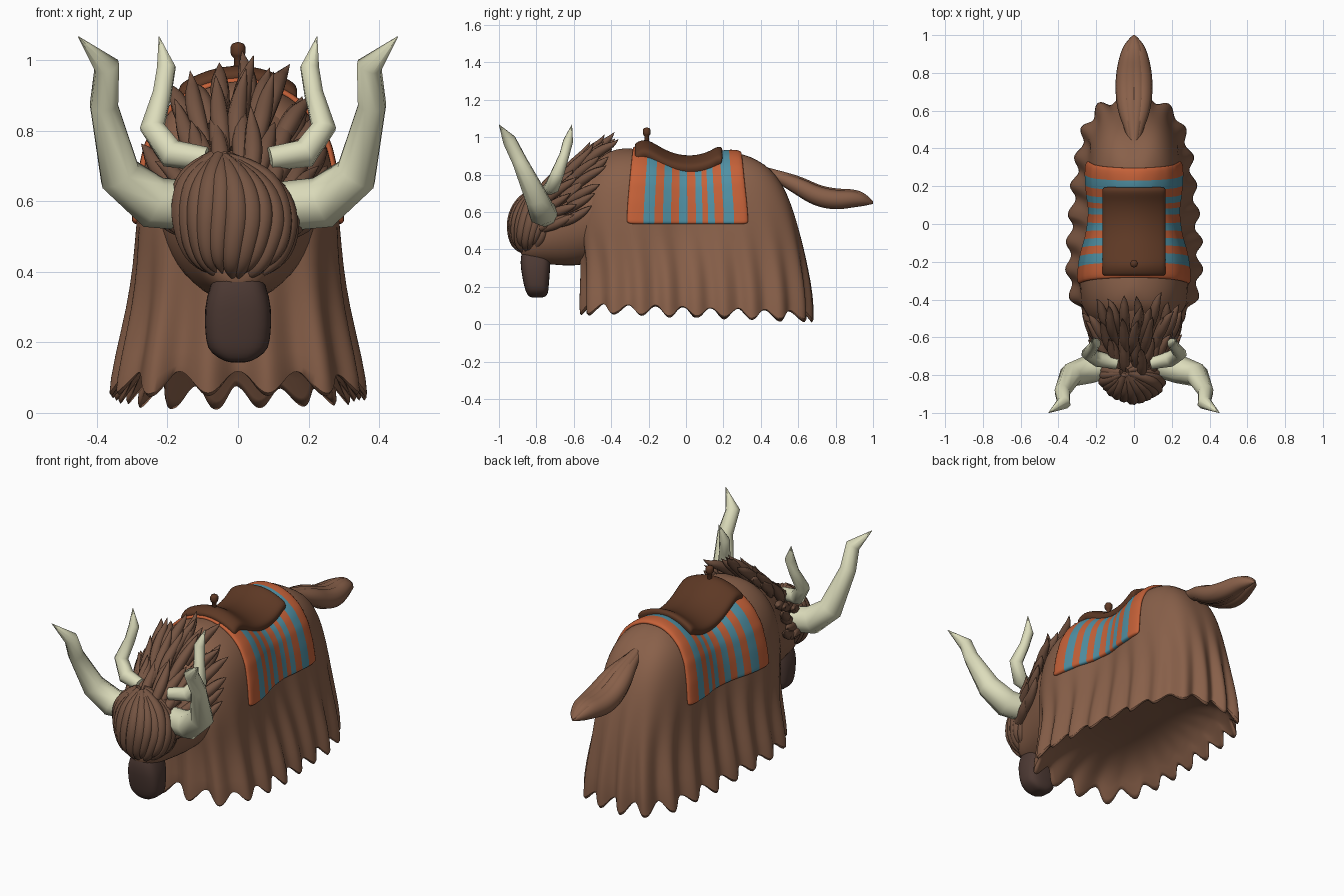
import bpy, bmesh, math, random
from math import sin, cos, pi, radians
from mathutils import Vector
from mathutils.bvhtree import BVHTree

if "Cube" in bpy.data.objects:
    bpy.data.objects.remove(bpy.data.objects["Cube"])

random.seed(4)


def mat(name, *rgb):
    m = bpy.data.materials.new(name)
    m.diffuse_color = (*rgb, 1)
    m.use_nodes = True
    m.node_tree.nodes["Principled BSDF"].inputs["Base Color"].default_value = m.diffuse_color
    return m


FUR = mat("fur", .25, .118, .068)
HAIR = mat("hair", .175, .088, .054)
DARK = mat("dark_skin", .075, .042, .034)
LEATHER = mat("leather", .11, .04, .018)
ORANGE = mat("orange_cloth", .56, .12, .04)
BLUE = mat("blue_cloth", .08, .28, .37)
HORN = mat("horn", .72, .72, .5)


def finish(o, angle=60, subsurf=0):
    bpy.ops.object.select_all(action='DESELECT')
    o.select_set(True)
    bpy.context.view_layer.objects.active = o
    bpy.ops.object.shade_smooth_by_angle(angle=radians(angle))
    if subsurf:
        m = o.modifiers.new("smooth", 'SUBSURF')
        m.levels = m.render_levels = subsurf
    return o


def make(name, verts, faces, *mats):
    me = bpy.data.meshes.new(name)
    me.from_pydata(verts, [], faces)
    o = bpy.data.objects.new(name, me)
    bpy.context.collection.objects.link(o)
    for m in mats:
        me.materials.append(m)
    return o


def loft(name, rings, m, subsurf=1):
    """Closed skin through equal rings, fan-capped at both ends."""
    n = len(rings[0])
    verts = [p for r in rings for p in r]
    faces = [(k * n + i, k * n + (i + 1) % n, (k + 1) * n + (i + 1) % n, (k + 1) * n + i)
             for k in range(len(rings) - 1) for i in range(n)]
    for k in (0, len(rings) - 1):
        c = sum((Vector(p) for p in rings[k]), Vector()) / n
        verts.append(c)
        faces += [(k * n + i, k * n + (i + 1) % n, len(verts) - 1) for i in range(n)]
    o = make(name, verts, faces, m)
    bm = bmesh.new()
    bm.from_mesh(o.data)
    bmesh.ops.recalc_face_normals(bm, faces=bm.faces)
    bm.to_mesh(o.data)
    bm.free()
    return finish(o, 80, subsurf)


def tubes(name, paths, m, kind='NURBS', angle=70):
    """Tapered tubes; each path is a list of (x, y, z, radius)."""
    cu = bpy.data.curves.new(name, 'CURVE')
    cu.dimensions, cu.bevel_depth, cu.bevel_resolution = '3D', 1, 2
    cu.resolution_u, cu.use_fill_caps = 5, True
    for path in paths:
        s = cu.splines.new(kind)
        s.points.add(len(path) - 1)
        for p, (x, y, z, r) in zip(s.points, path):
            p.co, p.radius = (x, y, z, 1), r
        if kind == 'NURBS':
            s.order_u, s.use_endpoint_u = 3, True
    o = bpy.data.objects.new(name, cu)
    bpy.context.collection.objects.link(o)
    cu.materials.append(m)
    bpy.ops.object.select_all(action='DESELECT')
    o.select_set(True)
    bpy.context.view_layer.objects.active = o
    bpy.ops.object.convert(target='MESH')
    return finish(bpy.context.object, angle)


def step(a, b, v):
    t = min(1, max(0, (v - a) / (b - a)))
    return t * t * (3 - 2 * t)


def sup(t, n):
    c, s = cos(t), sin(t)
    return math.copysign(abs(c) ** (2 / n), c), math.copysign(abs(s) ** (2 / n), s)


# Evenly spaced boxy plan outline for the coat
M, FOLDS = 176, 22
fine = [sup(2 * pi * i / 6000, 3.5) for i in range(6001)]
run = [0]
for a, b in zip(fine, fine[1:]):
    run.append(run[-1] + math.hypot((b[0] - a[0]) * .34, (b[1] - a[1]) * .61))
plan, k = [], 0
for i in range(M):
    while run[k] < run[-1] * i / M:
        k += 1
    plan.append(fine[k])
wob = [random.uniform(.7, 1.15) for _ in range(FOLDS)]


def coat_ring(z, yf, yb, w, scale=1, hem=0):
    ring = []
    for i, (c, s) in enumerate(plan):
        ph = FOLDS * i / M
        wave = cos(2 * pi * ph) * wob[int(ph + .5) % FOLDS]
        y = (yf + yb) / 2 + s * (yb - yf) / 2 * scale
        waist = 1 - .2 * math.exp(-((y - .03) / .2) ** 2) * step(.2, .6, z)
        x = w * c * scale * (1 - .25 * y) * waist
        out = Vector((c ** 3 * 1.3, s ** 3))
        if out.length > 0:
            out.normalize()
        amp = .024 * (1 - step(0, .65, z)) * wave * (scale > .9)
        zz = z - .075 * math.exp(-((y - .02) / .18) ** 2) * step(.65, .93, z)
        if hem:
            zz = z - .045 * (y + .55) / 1.2 - .038 * wave
        ring.append((x + out.x * amp, y + out.y * amp, max(zz, -.004)))
    return ring


# Body: underside, wavy hem, then up to the back
rings = [coat_ring(.24, -.5, .6, .3, .3), coat_ring(.225, -.52, .62, .3, .65),
         coat_ring(.165, -.54, .65, .32, .88), coat_ring(.092, -.55, .665, .335, .96, 1)]
rings.append(coat_ring(.068, -.55, .665, .345, 1, 1))
for z, yf, yb, w in [(.16, -.55, .66, .325), (.3, -.55, .64, .297), (.42, -.565, .62, .285),
                     (.53, -.58, .595, .28), (.65, -.57, .56, .268), (.75, -.55, .515, .25),
                     (.83, -.51, .455, .215), (.88, -.47, .38, .17), (.915, -.43, .31, .12),
                     (.936, -.37, .23, .06), (.942, -.33, .17, .02)]:
    rings.append(coat_ring(z, yf, yb, w))
rings += [coat_ring(.943, -.33, .17, .02, f) for f in (.75, .5, .25, .1)]
body = loft("shaggy_body", rings, FUR)

# Neck and head, lofted forwards
NECK = [(-.3, .64, .22, .28), (-.42, .625, .24, .285), (-.5, .6, .235, .275), (-.6, .555, .2, .248),
        (-.7, .525, .165, .21), (-.8, .49, .135, .165), (-.86, .46, .105, .125), (-.885, .44, .06, .07)]


def neck_at(y):
    for a, b in zip(NECK, NECK[1:]):
        if b[0] <= y <= a[0]:
            t = (y - a[0]) / (b[0] - a[0])
            return [p + (q - p) * t for p, q in zip(a, b)][1:]
    return NECK[-1][1:] if y < -.8 else NECK[0][1:]


def neck_point(y, ang, push=0):
    zc, hw, hh = neck_at(y)
    return sin(ang) * (hw + push), y, zc + cos(ang) * (hh + push)


loft("neck_and_head", [[neck_point(s[0], 2 * pi * i / 24) for i in range(24)] for s in NECK], FUR)

# Muzzle
MUZZLE = [(.44, -.80, .05, .06), (.36, -.805, .08, .082), (.3, -.805, .098, .08), (.2, -.80, .093, .066),
          (.17, -.795, .08, .06), (.143, -.795, .035, .045)]
loft("muzzle", [[(w * sup(2 * pi * i / 20, 3)[0], y + d * sup(2 * pi * i / 20, 3)[1], z)
                 for i in range(20)] for z, y, w, d in MUZZLE], DARK)

# Forelock: rounded base covered in locks sweeping from a side parting down over the face
def fringe(phi, th, g=1):
    return (.158 * g * sin(th) * sin(phi) - .05 * max(0, cos(th)),
            -.785 - .05 * (1 - cos(th)) / 2 - .115 * g * sin(th) * cos(phi), .55 + .175 * g * cos(th))


loft("forelock_base", [[fringe(2 * pi * i / 20, t, .93) for i in range(20)]
                       for t in (.15, .6, 1.1, 1.6, 2.0, 2.35)], HAIR)
locks = []
for i in range(17):
    phi = radians(-125 + 250 * i / 16)
    end = radians(random.uniform(148, 170)) - .14 * abs(phi)
    r = random.uniform(.027, .034)
    locks.append([(*fringe(phi + .6 * (1 - t), .12 + (end - .12) * t, random.uniform(.98, 1.04)), r * f)
                  for t, f in ((0, .5), (.25, .95), (.5, 1.1), (.75, .95), (.92, .6), (1, .02))])
tubes("forelock", locks, HAIR)

# Mane: rows of locks swept back along the neck and lifting at the tips
locks = []
for y0, spread, n in [(-.82, 80, 8), (-.76, 92, 11), (-.69, 88, 11), (-.63, 65, 9), (-.57, 40, 6)]:
    for i in range(n):
        a = radians(-spread + 2 * spread * i / (n - 1) + random.uniform(-5, 5))
        lift = random.uniform(.03, .075) * (.35 + .7 * max(0, cos(a)))
        ln = random.uniform(.15, .21)
        bend = random.uniform(-.12, .12)
        locks.append([(*neck_point(y0 + ln * t, a + bend * t * t, h * lift), .026 * r)
                      for t, h, r in ((0, .1, .7), (.3, .6, 1.1), (.65, .85, .95), (.88, 1.1, .55), (1, 1.5, .02))])
tubes("mane", locks, HAIR)

# Horns: faceted large and small pairs
BIG = [(.12, -.74, .585, .07), (.24, -.77, .597, .075), (.335, -.80, .675, .064),
       (.38, -.89, .872, .042), (.372, -.945, .983, .038), (.453, -1.0, 1.067, .001)]
SMALL = [(.09, -.735, .72, .034), (.19, -.715, .735, .042), (.243, -.685, .81, .037),
         (.215, -.65, .905, .028), (.203, -.63, .98, .028), (.224, -.61, 1.067, .001)]
for sx, side in ((1, "left"), (-1, "right")):
    for name, pts in (("large_horn", BIG), ("small_horn", SMALL)):
        tubes(f"{name}_{side}", [[(sx * x, y, z, r) for x, y, z, r in pts]], HORN, 'POLY', 50)

# Tail: a leaf-shaped bundle of locks
TAIL = [(.42, .825, .01, .02), (.5, .795, .035, .03), (.6, .75, .08, .046), (.7, .695, .093, .053),
        (.8, .675, .085, .053), (.9, .682, .055, .045), (.96, .67, .03, .028), (1.0, .658, .003, .003)]
tubes("tail", [[(f * w * .5, y, z - .012 * abs(f), r) for y, z, w, r in TAIL]
               for f in (-1, -.35, .35, 1)], FUR)


def sheet(name, grid, mats, thick, pick=lambda i: 0):
    n = len(grid[0])
    faces = [(i * n + j, i * n + j + 1, (i + 1) * n + j + 1, (i + 1) * n + j)
             for i in range(len(grid) - 1) for j in range(n - 1)]
    o = make(name, [p for row in grid for p in row], faces, *mats)
    for k, f in enumerate(o.data.polygons):
        f.material_index = pick(k // (n - 1))
    s = o.modifiers.new("thickness", 'SOLIDIFY')
    s.thickness, s.offset = thick, -1
    return finish(o, 80, 2)


# Striped blanket projected onto the body
bm = bmesh.new()
bm.from_mesh(body.data)
tree = BVHTree.FromBMesh(bm)
bm.free()
BANDS = [-.285, -.195, -.15, -.11, -.072, -.033, .005, .05, .08, .105, .135, .18, .225, .3]
grid = []
for yb in BANDS:
    row = []
    for j in range(37):
        a = radians(180 - 5 * j)
        d = Vector((cos(a), 0, sin(a)))
        y = yb * (1 + .12 * cos(a) ** 2)
        hit = tree.ray_cast(Vector((0, y, .535)) + d * 1.5, -d)[0]
        row.append(hit + d * .02)
    grid.append(row)
sheet("striped_blanket", grid, (ORANGE, BLUE), .03, lambda i: i % 2)

# Saddle seat and its knob
SEAT = [(-.285, .955), (-.26, .978), (-.21, .992), (-.15, .955), (-.08, .917), (0, .901), (.07, .906),
        (.13, .927), (.175, .957), (.205, .94)]
sheet("saddle", [[(.18 * u / 4, y, z - 1.9 * (.18 * u / 4) ** 2) for u in range(-4, 5)]
                 for y, z in SEAT], (LEATHER,), .07)
tubes("saddle_knob", [[(0, -.21, z, r) for z, r in ((.95, .014), (1.005, .011), (1.012, .018), (1.02, .021),
                       (1.038, .021), (1.047, .016), (1.051, .004))]], LEATHER, 'POLY')
